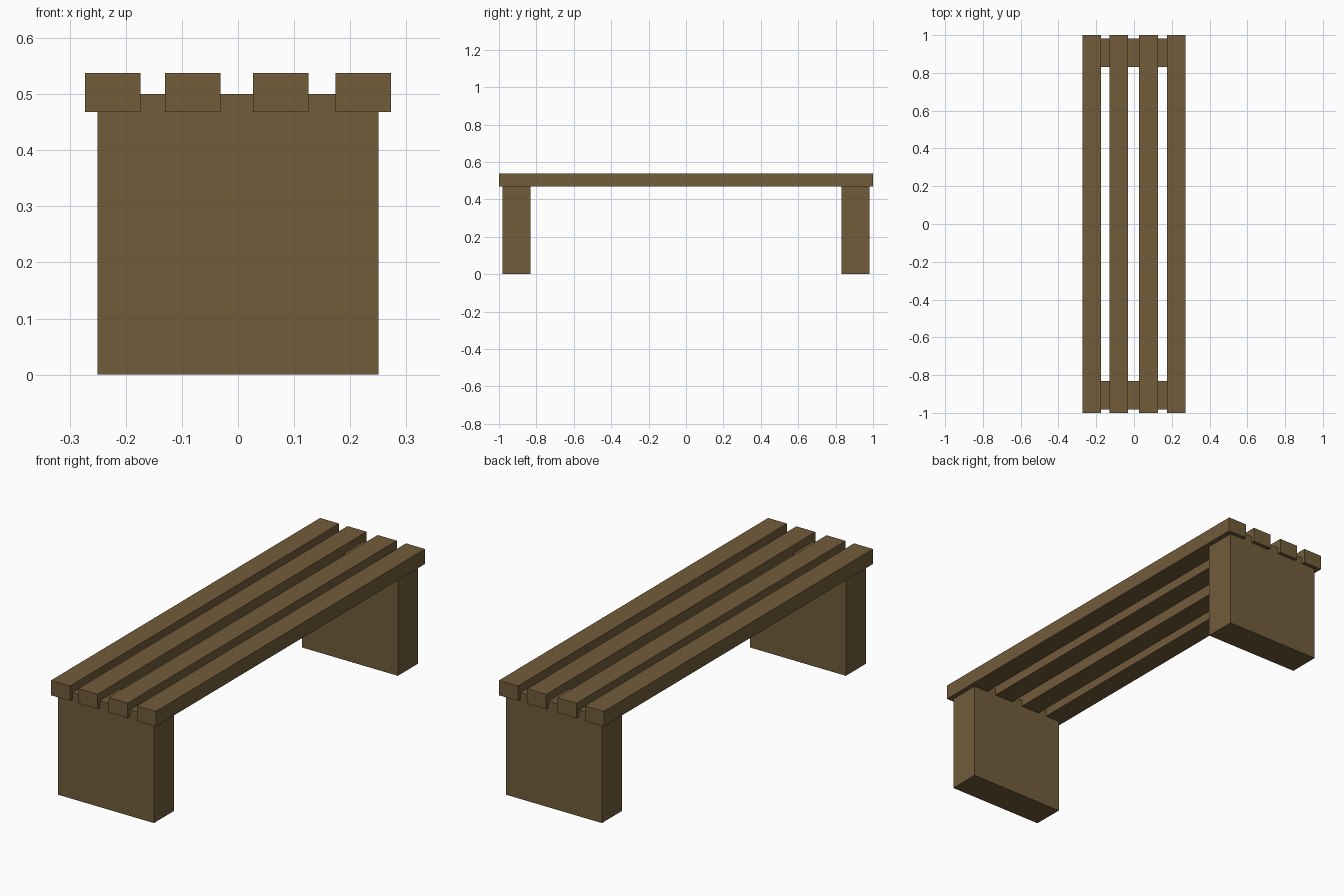
import bpy

if "Cube" in bpy.data.objects:
    bpy.data.objects.remove(bpy.data.objects["Cube"])

# one brown wood colour for the whole bench
wood = bpy.data.materials.new("brown wood")
wood.diffuse_color = (0.168, 0.107, 0.044, 1)
wood.use_nodes = True
wood.node_tree.nodes["Principled BSDF"].inputs["Base Color"].default_value = wood.diffuse_color


def box(name, x, y, z):
    """Box from (min, max) ranges on each axis."""
    bpy.ops.mesh.primitive_cube_add(size=1, location=[sum(r) / 2 for r in (x, y, z)])
    ob = bpy.context.object
    ob.name = name
    ob.scale = [r[1] - r[0] for r in (x, y, z)]
    bpy.ops.object.transform_apply(location=False, rotation=False, scale=True)
    ob.data.materials.append(wood)
    return ob


# solid end legs, let slightly into the slats
box("front_leg", (-0.25, 0.25), (-0.982, -0.831), (0, 0.5))
box("back_leg", (-0.25, 0.25), (0.831, 0.982), (0, 0.5))

# four long seat slats, unevenly spaced
for i, x in enumerate((-0.273, -0.13, 0.027, 0.174)):
    box(f"seat_slat_{i + 1}", (x, x + 0.099), (-1, 1), (0.468, 0.538))
